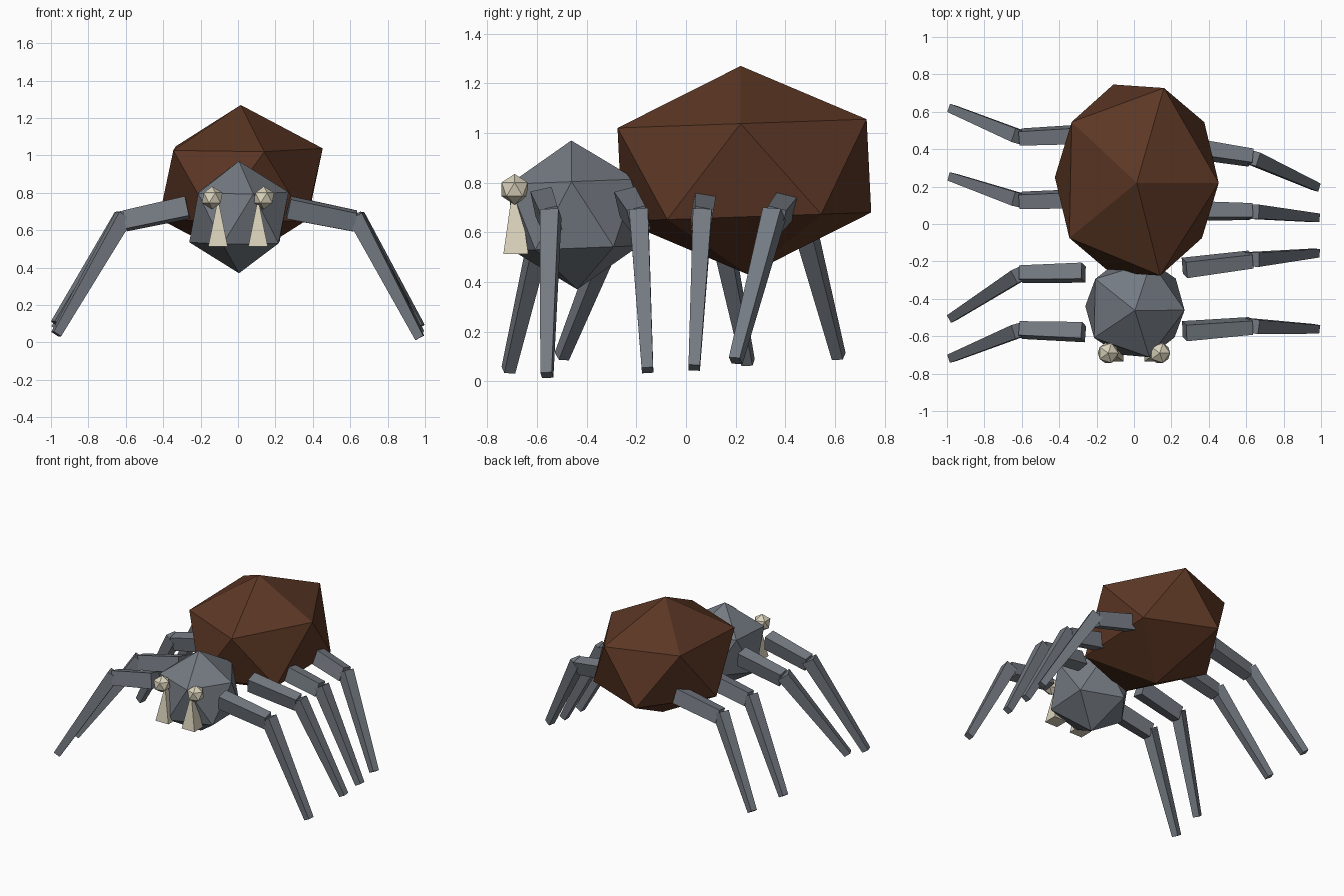
import bpy
import bmesh
from math import radians
from mathutils import Vector, Matrix, Euler

cube = bpy.data.objects.get("Cube")
if cube:
    bpy.data.objects.remove(cube)


def material(name, color):
    mat = bpy.data.materials.new(name)
    mat.use_nodes = True
    mat.diffuse_color = (*color, 1)
    mat.node_tree.nodes["Principled BSDF"].inputs["Base Color"].default_value = (*color, 1)
    return mat


brown = material("dark brown", (0.107, 0.038, 0.018))
grey = material("slate grey", (0.175, 0.195, 0.223))
cream = material("bone cream", (0.70, 0.645, 0.50))


def finish(name, bm, mat):
    bmesh.ops.recalc_face_normals(bm, faces=bm.faces)
    mesh = bpy.data.meshes.new(name)
    bm.to_mesh(mesh)
    bm.free()
    mesh.materials.append(mat)
    obj = bpy.data.objects.new(name, mesh)
    bpy.context.collection.objects.link(obj)
    return obj


def faceted_ball(name, centre, radii, mat, tilt=0, turn=0):
    """Twenty-sided ball, stretched and slightly rotated."""
    bm = bmesh.new()
    place = Matrix.LocRotScale(Vector(centre), Euler((tilt, 0, turn)), Vector(radii))
    bmesh.ops.create_icosphere(bm, subdivisions=1, radius=1, matrix=place)
    finish(name, bm, mat)


def tapered_bar(bm, start, end, size_a, size_b, roll=0):
    """Four-sided bar between two points, with (width, depth) at each end."""
    start, end = Vector(start), Vector(end)
    axis = (end - start).normalized()
    side = axis.cross(Vector((0, 0, 1)))
    if side.length < 0.01:
        side = Vector((0, 1, 0))
    side.normalize()
    if side.y < 0:
        side = -side
    if roll:
        side = Matrix.Rotation(roll, 3, "X") @ side
        side = (side - axis * side.dot(axis)).normalized()
    up = axis.cross(side)
    rings = []
    for point, (w, d) in ((start, size_a), (end, size_b)):
        rings.append([bm.verts.new(point + side * (w / 2 * i) + up * (d / 2 * j))
                      for i, j in ((-1, -1), (1, -1), (1, 1), (-1, 1))])
    a, b = rings
    bm.faces.new(a)
    bm.faces.new(b)
    for i in range(4):
        k = (i + 1) % 4
        bm.faces.new((a[i], a[k], b[k], b[i]))


# Body
faceted_ball("abdomen", (0.015, 0.235, 0.85), (0.49, 0.59, 0.42), brown, 0.035, -0.02)
faceted_ball("head", (0.005, -0.45, 0.67), (0.297, 0.3, 0.3), grey, 0.04, -0.02)

# Eyes and fangs
for label, s in (("left", 1), ("right", -1)):
    faceted_ball(label + "_eye", (0.138 * s, -0.69, 0.773), (0.062, 0.062, 0.062), cream)
    bm = bmesh.new()
    tapered_bar(bm, (0.107 * s, -0.685, 0.74), (0.107 * s, -0.685, 0.513),
                (0.036, 0.012), (0.1, 0.104))
    finish(label + "_fang", bm, cream)

# Legs: hip y, knee y, foot y, foot height, roll in degrees
legs = {
    "left": [(-0.573, -0.545, -0.56, 0.025, 13), (-0.235, -0.19, -0.155, 0.045, 15),
             (0.072, 0.066, 0.033, 0.055, -10), (0.41, 0.355, 0.2, 0.083, -16)],
    "right": [(-0.578, -0.567, -0.715, 0.045, -12), (-0.26, -0.268, -0.5, 0.1, -12),
              (0.135, 0.127, 0.25, 0.075, 10), (0.48, 0.465, 0.615, 0.1, 10)],
}
for label, s in (("left", 1), ("right", -1)):
    for n, (hip, knee, foot, foot_z, roll) in enumerate(legs[label], 1):
        bm = bmesh.new()
        knee_x = 0.625 if s > 0 else 0.605
        tapered_bar(bm, (0.27 * s, hip, 0.722), (knee_x * s, knee, 0.65),
                    (0.088, 0.108), (0.076, 0.1), radians(roll))
        tapered_bar(bm, ((knee_x + 0.005) * s, knee, 0.675), (0.972 * s, foot, foot_z),
                    (0.076, 0.085), (0.046, 0.048), radians(roll))
        finish(f"{label}_leg_{n}", bm, grey)
